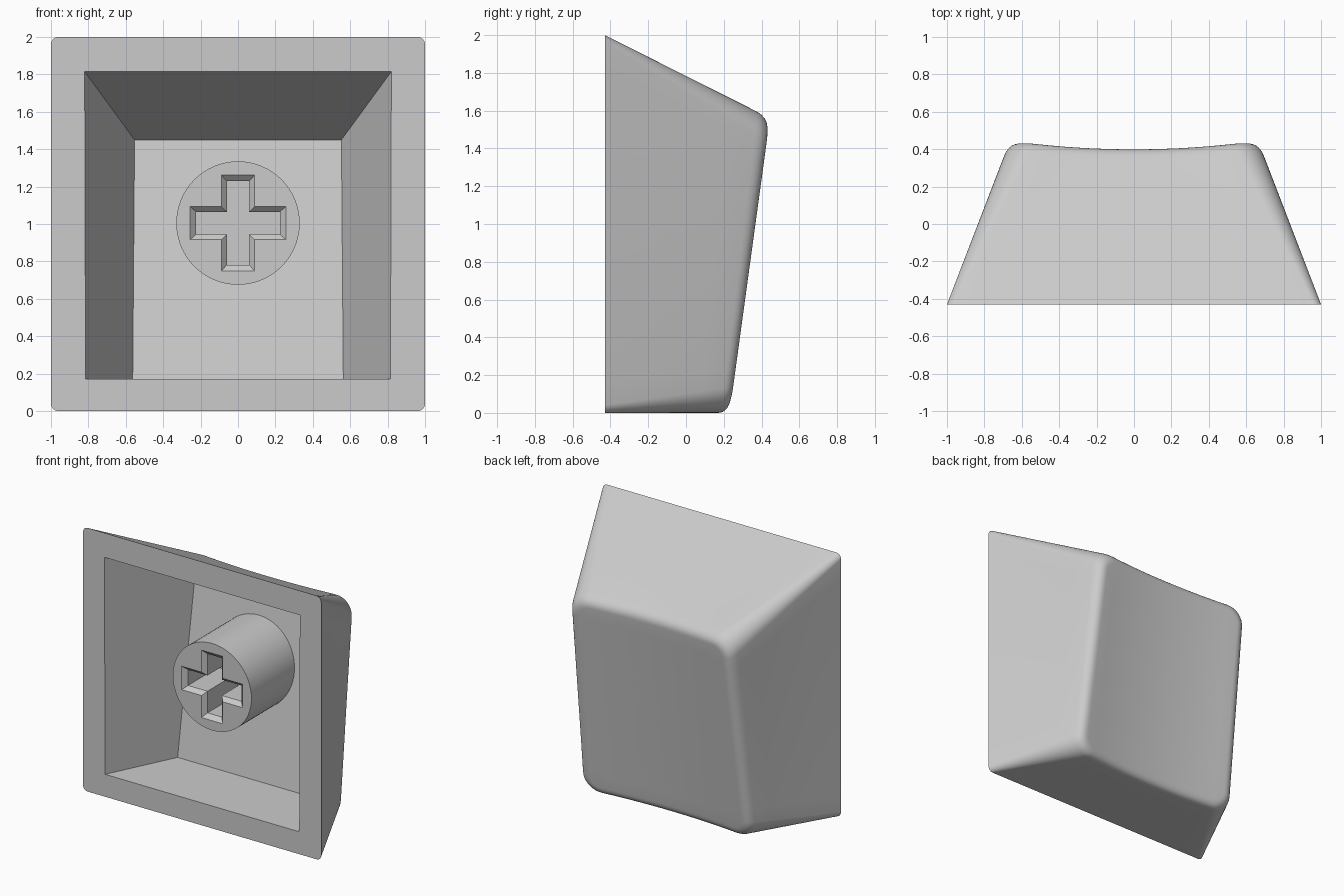
import bpy, bmesh, math
from mathutils import Vector

cube = bpy.data.objects.get("Cube")
if cube:
    bpy.data.objects.remove(cube)

FRONT = -0.43          # plane of the open rim
STEM_FRONT = -0.31     # front of the stem
STEM_Z = 1.005

grey = bpy.data.materials.new("plain grey")
grey.use_nodes = True
colour = (0.6, 0.6, 0.6, 1)
grey.diffuse_color = colour
grey.node_tree.nodes["Principled BSDF"].inputs["Base Color"].default_value = colour


def dished(x, z):
    """Point on the sloping, sideways-concave back face."""
    return Vector((x, 0.403 + 0.14 * (z - 1.54) + 0.04 * (x / 0.62) ** 2, z))


def floor_y(z):
    """Depth of the sloping cavity floor."""
    return 0.08 + 0.148 * (z - 0.17)


def rounded_rect(w, z0, z1, r, flare=0.0, arc=8, side=14):
    """Rounded outline as (x, z) pairs, flared a little towards the bottom."""
    arcs = []
    for k, (sx, sz) in enumerate(((1, 1), (-1, 1), (-1, -1), (1, -1))):
        cx, cz = sx * (w - r), (z1 - r if sz > 0 else z0 + r)
        angles = [math.pi / 2 * (k + i / arc) for i in range(arc + 1)]
        arcs.append([(cx + r * math.cos(a), cz + r * math.sin(a)) for a in angles])
    pts = []
    for k, corner in enumerate(arcs):
        a, b = Vector(corner[-1]), Vector(arcs[(k + 1) % 4][0])
        pts += corner + [tuple(a.lerp(b, i / side)) for i in range(1, side)]
    return [(x * (1 + flare * (z1 - z) / (z1 - z0)), z) for x, z in pts]


def add_ring(bm, pts):
    return [bm.verts.new(p) for p in pts]


def bridge(bm, a, b):
    n = len(a)
    for i in range(n):
        j = (i + 1) % n
        bm.faces.new((a[i], a[j], b[j], b[i]))


def loft(bm, outlines):
    rings = [add_ring(bm, o) for o in outlines]
    for a, b in zip(rings, rings[1:]):
        bridge(bm, a, b)
    return rings


def fill_between(bm, outer, inner):
    """Flat face between two outlines, leaving the inner one open."""
    edges = []
    for ring in (outer, inner):
        for a, b in zip(ring, ring[1:] + ring[:1]):
            edges.append(bm.edges.get((a, b)))
    bmesh.ops.triangle_fill(bm, edges=edges, use_beauty=True, normal=(0, -1, 0))


def finish(bm, name):
    bmesh.ops.recalc_face_normals(bm, faces=bm.faces[:])
    mesh = bpy.data.meshes.new(name)
    bm.to_mesh(mesh)
    bm.free()
    mesh.materials.append(grey)
    obj = bpy.data.objects.new(name, mesh)
    bpy.context.collection.objects.link(obj)
    bpy.ops.object.select_all(action="DESELECT")
    obj.select_set(True)
    bpy.context.view_layer.objects.active = obj
    bpy.ops.object.shade_smooth_by_angle(angle=math.radians(30))


# Shell: tapered walls, rounded edge, dished back face
bm = bmesh.new()
base = [Vector((x, FRONT, z)) for x, z in rounded_rect(1, 0, 2, 0.04)]
edge = [dished(x, z) for x, z in rounded_rect(0.665, 0, 1.565, 0.14, 0.05)]
inset = [dished(x, z) for x, z in rounded_rect(0.605, 0.06, 1.505, 0.08, 0.05)]
outlines = [[a.lerp(b, t) for a, b in zip(base, edge)] for t in (0, 0.25, 0.5, 0.75)]
starts = [a.lerp(b, 0.92) for a, b in zip(base, edge)]
STEPS = 7
for i in range(STEPS + 1):
    t = i / STEPS
    outlines.append([s.lerp(e, t).lerp(e.lerp(n, t), t)
                     for s, e, n in zip(starts, edge, inset)])
mid_z = 0.78
for i in range(7, 0, -1):
    s = i / 8
    outlines.append([dished(p.x * s, mid_z + (p.z - mid_z) * s) for p in inset])
rings = loft(bm, outlines)
centre = bm.verts.new(dished(0, mid_z))
last = rings[-1]
for a, b in zip(last, last[1:] + last[:1]):
    bm.faces.new((a, b, centre))

# Cavity: four sloping walls and a flat floor
mouth = [(0.82, FRONT, 1.815), (-0.82, FRONT, 1.815),
         (-0.815, FRONT, 0.17), (0.815, FRONT, 0.17)]
floor = [(x, floor_y(z), z) for x, z in
         ((0.553, 1.45), (-0.553, 1.45), (-0.563, 0.171), (0.563, 0.171))]
cavity = loft(bm, [mouth, floor])
bm.faces.new(cavity[1])
fill_between(bm, rings[0], cavity[0])
finish(bm, "shell")


# Stem: round post with a chamfered cross socket
def cross(reach, half, y):
    quarter = [(reach, -half), (reach, half), (half, half)]
    pts = []
    for k in range(4):
        c, s = round(math.cos(k * math.pi / 2)), round(math.sin(k * math.pi / 2))
        pts += [(x * c - z * s, y, STEM_Z + x * s + z * c) for x, z in quarter]
    return pts


bm = bmesh.new()
circle = [(0.33 * math.cos(a), STEM_Z + 0.33 * math.sin(a))
          for a in (2 * math.pi * i / 64 for i in range(64))]
post = loft(bm, [[(x, STEM_FRONT, z) for x, z in circle],
                 [(x, floor_y(z) + 0.02, z) for x, z in circle]])
bm.faces.new(post[1])
socket = loft(bm, [cross(0.256, 0.089, STEM_FRONT),
                   cross(0.224, 0.06, STEM_FRONT + 0.03),
                   cross(0.224, 0.06, 0.08)])
bm.faces.new(socket[-1])
fill_between(bm, post[0], socket[0])
finish(bm, "stem")
